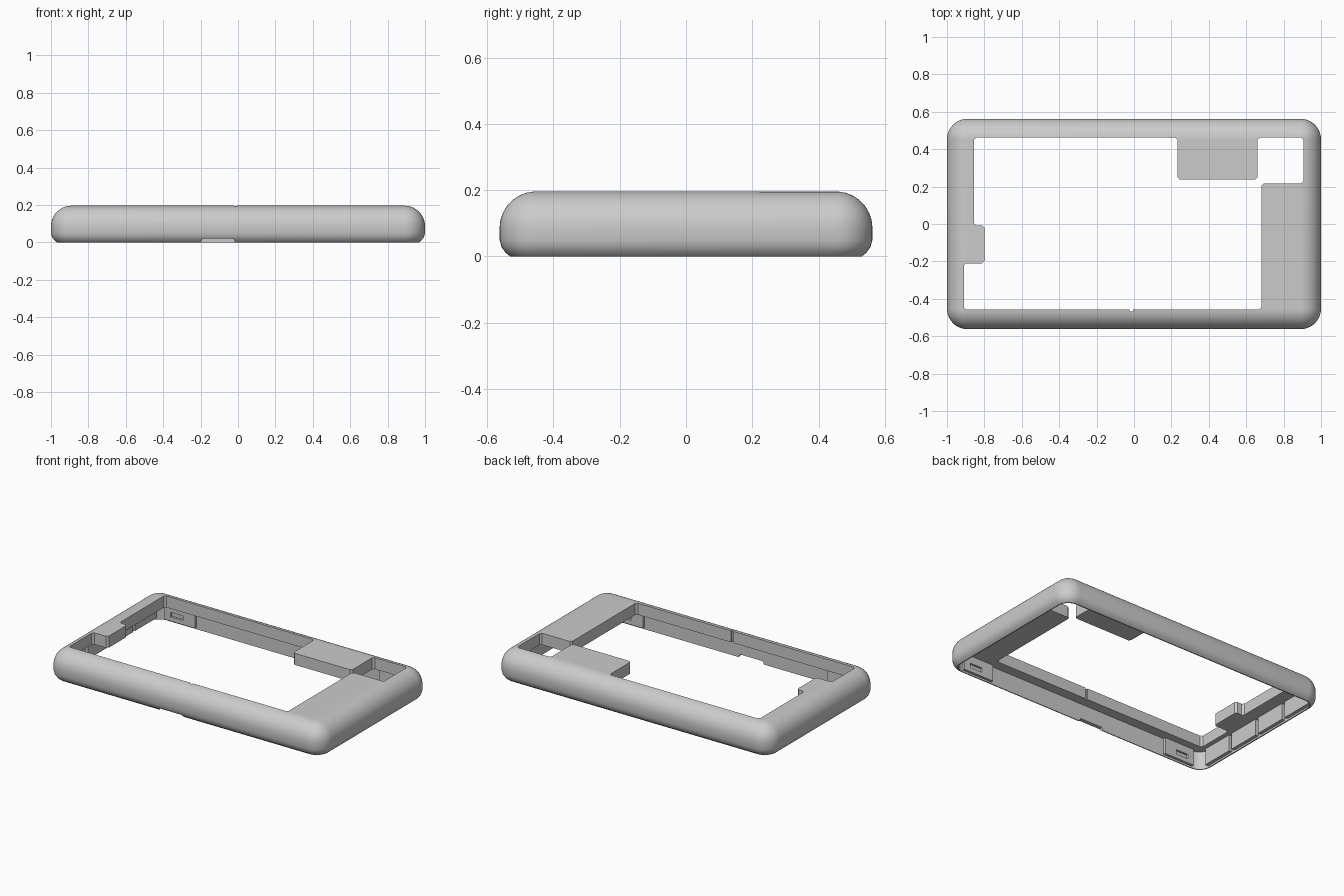
import bpy, bmesh, math
from mathutils import Vector

if "Cube" in bpy.data.objects:
    bpy.data.objects.remove(bpy.data.objects["Cube"])

HALF_X, HALF_Y, TOP, ROOF = 1.0, 0.5625, 0.196, 0.12
CORNER = 0.11

grey = bpy.data.materials.new("light_grey_plastic")
grey.use_nodes = True
colour = (0.6, 0.6, 0.6, 1)
grey.diffuse_color = colour
grey.node_tree.nodes["Principled BSDF"].inputs["Base Color"].default_value = colour


def loop(inset, segments=10):
    """Rounded rectangle, shrunk by inset."""
    r = max(CORNER - inset, 0.004)
    cx, cy = HALF_X - inset - r, HALF_Y - inset - r
    pts = []
    for q, (sx, sy) in enumerate([(1, 1), (-1, 1), (-1, -1), (1, -1)]):
        for i in range(segments + 1):
            a = (q + i / segments) * math.pi / 2
            pts.append((sx * cx + r * math.cos(a), sy * cy + r * math.sin(a)))
    return pts


def loft(name, rings):
    """Closed solid through a stack of (outline, z) rings."""
    bm = bmesh.new()
    rows = [[bm.verts.new((x, y, z)) for x, y in pts] for pts, z in rings]
    for a, b in zip(rows, rows[1:]):
        for i in range(len(a)):
            j = (i + 1) % len(a)
            bm.faces.new((a[i], a[j], b[j], b[i]))
    bm.faces.new(rows[0][::-1])
    bm.faces.new(rows[-1])
    bmesh.ops.recalc_face_normals(bm, faces=bm.faces)
    mesh = bpy.data.meshes.new(name)
    bm.to_mesh(mesh)
    bm.free()
    obj = bpy.data.objects.new(name, mesh)
    bpy.context.collection.objects.link(obj)
    mesh.materials.append(grey)
    return obj


def prism(name, pts, z0, z1):
    return loft(name, [(pts, z0), (pts, z1)])


def box(name, x0, x1, y0, y1, z0, z1):
    return prism(name, [(x0, y0), (x1, y0), (x1, y1), (x0, y1)], z0, z1)


def chamfer(pts, d):
    """Clip each corner of an outline."""
    out = []
    for i, p in enumerate(pts):
        p = Vector(p)
        for q in (pts[i - 1], pts[(i + 1) % len(pts)]):
            out.append(tuple(p + (Vector(q) - p).normalized() * d))
    return out


def cut(obj, cutters):
    """Subtract the cutters, then discard them."""
    for c in cutters:
        mod = obj.modifiers.new("cut", 'BOOLEAN')
        mod.operation, mod.solver, mod.object = 'DIFFERENCE', 'EXACT', c
    bpy.context.view_layer.update()
    graph = bpy.context.evaluated_depsgraph_get()
    mesh = bpy.data.meshes.new_from_object(obj.evaluated_get(graph))
    obj.modifiers.clear()
    obj.data = mesh
    for c in cutters:
        bpy.data.objects.remove(c)


# Outer body: small rounding below, large rounding above
rings = [(loop(0.032), 0), (loop(0.018), 0.011), (loop(0.006), 0.028), (loop(0), 0.05)]
STEPS = 12
for i in range(STEPS + 1):
    a = i / STEPS * math.pi / 2
    rings.append((loop(CORNER * (1 - math.cos(a))), 0.086 + (TOP - 0.086) * math.sin(a)))
shell = loft("frame_shell", rings)

# Stepped window through the roof, leaving the tab, the block and the side plate
window = chamfer([
    (-0.91, -0.458), (0.682, -0.458), (0.682, 0.216), (0.906, 0.216),
    (0.906, 0.462), (0.66, 0.462), (0.66, 0.238), (0.232, 0.238),
    (0.232, 0.462), (-0.856, 0.462), (-0.856, -0.008), (-0.80, -0.008),
    (-0.80, -0.21), (-0.91, -0.21)], 0.012)

# Finger notch in the bottom edge of the front wall
notch = loft("notch_cutter", [
    ([(-0.205, -0.6), (-0.01, -0.6), (-0.01, -0.48), (-0.205, -0.48)], -0.01),
    ([(-0.19, -0.6), (-0.025, -0.6), (-0.025, -0.48), (-0.19, -0.48)], 0.02)])

cut(shell, [
    prism("cavity_cutter", loop(0.038), -0.1, ROOF),
    prism("window_cutter", window, 0.05, 0.4),
    box("groove_cutter", -0.024, -0.006, -0.467, -0.44, 0.06, 0.4),
    notch])

# Slotted clip pads inside the front and back walls
pads = []
for sx in (-1, 1):
    for sy in (-1, 1):
        side = ("left" if sx > 0 else "right") + ("_back" if sy > 0 else "_front")
        xs = sorted((sx * 0.67, sx * 0.89))
        ys = sorted((sy * 0.508, sy * 0.53))
        pad = box("clip_pad_" + side, *xs, *ys, 0.012, ROOF + 0.01)
        xs = sorted((sx * 0.755, sx * 0.845))
        ys = sorted((sy * 0.49, sy * 0.522))
        cut(pad, [box("slot_cutter", *xs, *ys, 0.04, 0.07)])
        pads.append(pad)

# Row of stiffening panels inside the right wall
for i in range(4):
    y = -0.46 + i * 0.245
    pads.append(box(f"stiffening_panel_{i + 1}", -0.968, -0.94, y, y + 0.22, 0.012, ROOF + 0.01))

# Smooth the rounded body, keeping cut edges crisp
bpy.ops.object.select_all(action='DESELECT')
shell.select_set(True)
bpy.context.view_layer.objects.active = shell
bpy.ops.object.shade_smooth_by_angle(angle=math.radians(30))
